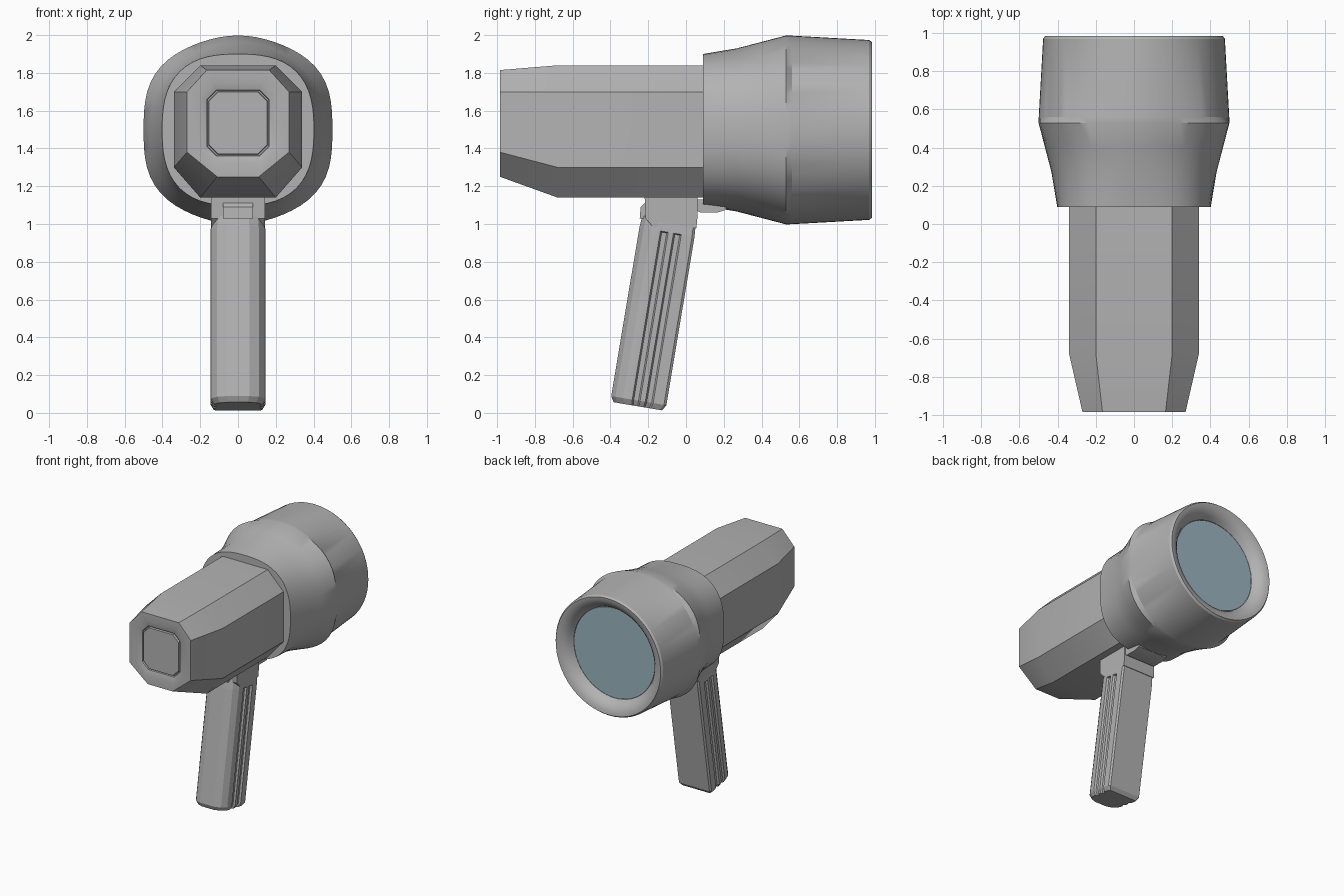
import bpy, bmesh, math
from mathutils import Vector, Matrix

cube = bpy.data.objects.get("Cube")
if cube:
    bpy.data.objects.remove(cube)


def material(name, rgb):
    m = bpy.data.materials.new(name)
    m.use_nodes = True
    m.diffuse_color = (*rgb, 1)
    m.node_tree.nodes["Principled BSDF"].inputs["Base Color"].default_value = (*rgb, 1)
    return m


GREY = material("grey plastic", (0.45, 0.45, 0.45))
GLASS = material("blue glass", (0.33, 0.46, 0.53))


def loft(name, rings, mat, angle=25, end_caps=(True, True)):
    """Skin a row of matching closed rings."""
    bm = bmesh.new()
    loops = [[bm.verts.new(p) for p in ring] for ring in rings]
    n = len(loops[0])
    for a, b in zip(loops, loops[1:]):
        for i in range(n):
            j = (i + 1) % n
            bm.faces.new((a[i], a[j], b[j], b[i]))
    for loop, wanted in zip((loops[0], loops[-1]), end_caps):
        if wanted:
            bm.faces.new(loop)
    bmesh.ops.recalc_face_normals(bm, faces=bm.faces)
    mesh = bpy.data.meshes.new(name)
    bm.to_mesh(mesh)
    bm.free()
    mesh.materials.append(mat)
    obj = bpy.data.objects.new(name, mesh)
    bpy.context.collection.objects.link(obj)
    bpy.ops.object.select_all(action='DESELECT')
    obj.select_set(True)
    bpy.context.view_layer.objects.active = obj
    bpy.ops.object.shade_smooth_by_angle(angle=math.radians(angle))
    return obj


def octagon(y, half, top_half, low_half, top, side_top, side_low, low):
    right = [(low_half, low), (half, side_low), (half, side_top), (top_half, top)]
    pts = right + [(-x, z) for x, z in reversed(right)]
    return [Vector((x, y, z)) for x, z in pts]


def panel(y, half, cut=0.05):
    low, top = 1.535 - half - 0.01, 1.535 + half + 0.01
    return octagon(y, half, half - cut, half - cut, top, top - cut, low + cut, low)


# Body: tapered octagonal barrel with a grooved end panel
loft("body", [
    octagon(0.2, 0.34, 0.20, 0.20, 1.84, 1.70, 1.30, 1.14),
    octagon(-0.68, 0.34, 0.20, 0.20, 1.84, 1.70, 1.30, 1.14),
    octagon(-0.985, 0.27, 0.165, 0.11, 1.815, 1.70, 1.38, 1.25),
    panel(-0.985, 0.205, 0.075), panel(-0.972, 0.165), panel(-0.96, 0.162),
    panel(-0.96, 0.157), panel(-0.975, 0.154)], GREY)

# Head: flared bell, squarish near the collar, bulging on the shoulders, round at the rim
HEAD_Z = 1.498


def head_ring(y, r, square=0, bulge=0, n=64):
    ring = []
    for i in range(n):
        t = math.tau * i / n
        s = math.sin(2 * t) ** 2
        rad = r + square * s + bulge * s * math.cos(t) ** 2
        ring.append(Vector((rad * math.cos(t), y, HEAD_Z + rad * math.sin(t))))
    return ring


loft("head", [
    head_ring(0.09, 0.402, 0.035), head_ring(0.27, 0.432, 0.012),
    head_ring(0.40, 0.466, 0.0, 0.02), head_ring(0.53, 0.5, 0, 0.05),
    head_ring(0.56, 0.499, 0, 0.01), head_ring(0.97, 0.476),
    head_ring(0.985, 0.465), head_ring(0.982, 0.44), head_ring(0.965, 0.405),
    head_ring(0.94, 0.38), head_ring(0.905, 0.36)], GREY, 30, (True, False))
loft("lens", [head_ring(0.90, 0.36), head_ring(0.906, 0.358)], GLASS)

# Grip: rounded front edge, flat back, two grooves down each side, tilted
TILT = Matrix.Translation((0, -0.255, 0.035)) @ Matrix.Rotation(math.radians(-9.5), 4, 'X')


def grip_ring(z, scale=1.0, groove=0.014):
    side = [(0.06, -0.148), (0.11, -0.125), (0.138, -0.085), (0.145, -0.05)]
    for start in (-0.035, 0.035):
        side += [(0.145, start), (0.145 - groove, start + 0.008),
                 (0.145 - groove, start + 0.034), (0.145, start + 0.042)]
    side += [(0.145, 0.135), (0.135, 0.148)]
    pts = side + [(-x, y) for x, y in reversed(side)]
    return [TILT @ Vector((x * scale, y * scale, z)) for x, y in pts]


loft("grip", [grip_ring(0.0, 0.88), grip_ring(0.03), grip_ring(0.93),
              grip_ring(0.935, 1, 0), grip_ring(1.0, 0.97, 0)], GREY, 20)


def block(name, half, levels):
    """Box stacked from (z, front y, back y) levels."""
    loft(name, [[Vector(p) for p in ((-half, f, z), (half, f, z), (half, b, z), (-half, b, z))]
                for z, f, b in levels], GREY)


# Neck joining the grip to the body, with a trigger and a tab under the head
block("grip_neck", 0.142, [(0.98, -0.17, 0.055), (1.03, -0.215, 0.06), (1.18, -0.22, 0.06)])
block("trigger", 0.08, [(1.03, -0.245, -0.15), (1.09, -0.24, -0.15), (1.11, -0.22, -0.15)])
block("head_tab", 0.13, [(1.062, 0.075, 0.17), (1.075, 0.05, 0.21), (1.13, 0.05, 0.22)])
